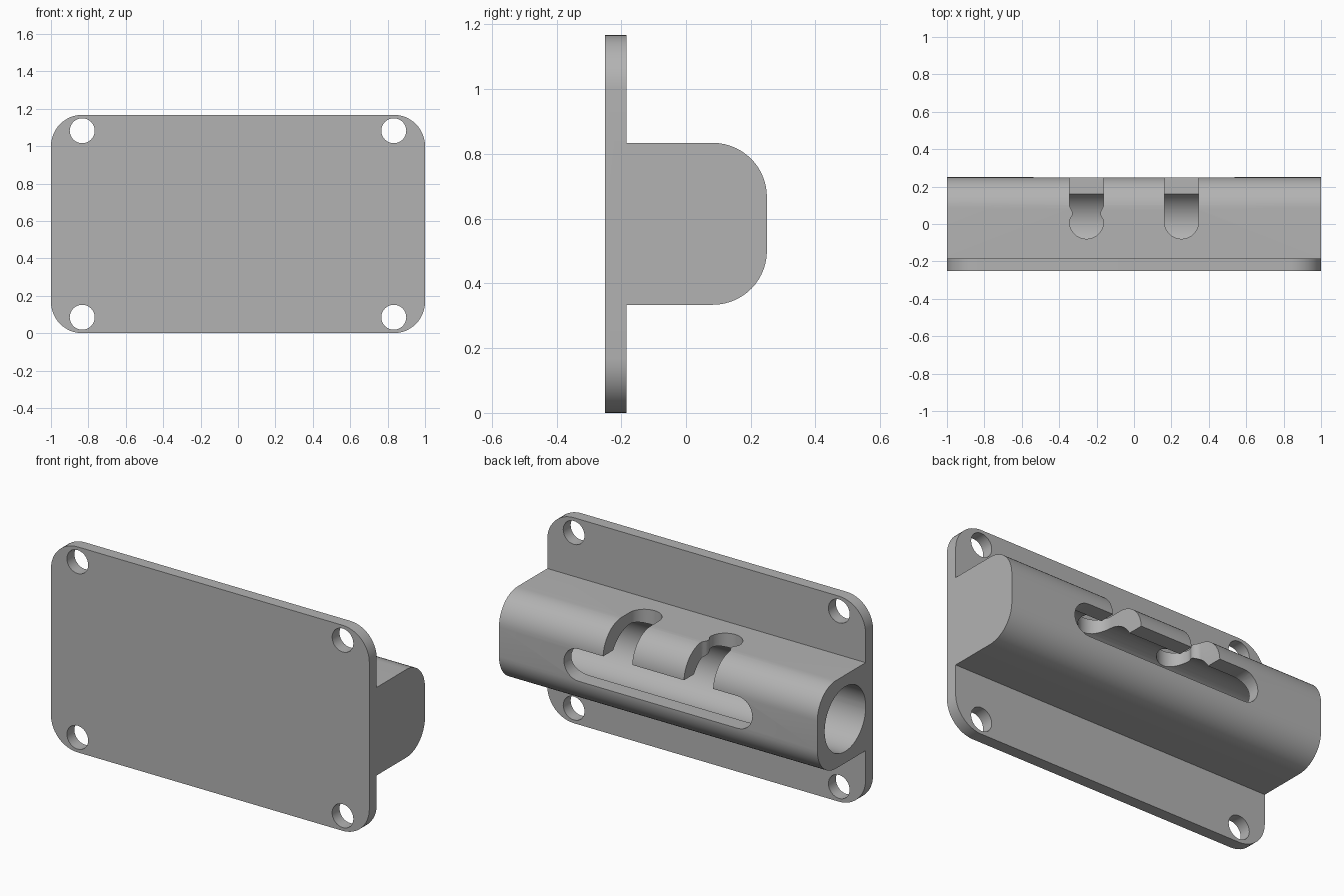
import bpy, bmesh
from math import sin, cos, pi, radians
from mathutils import Vector

cube = bpy.data.objects.get("Cube")
if cube:
    bpy.data.objects.remove(cube, do_unlink=True)

MID_Z = 0.584      # height of the bolt axis
HOLE_R = 0.0667    # screw holes
BORE_R = 0.184     # bolt bore
SLOT_R = 0.0915    # half width of the handle slots

grey = bpy.data.materials.new("plain grey")
grey.use_nodes = True
grey.diffuse_color = (0.45, 0.45, 0.45, 1)
grey.node_tree.nodes["Principled BSDF"].inputs["Base Color"].default_value = (0.45, 0.45, 0.45, 1)


def arc(cx, cy, r, start, end, steps):
    """Points on an arc, angles in degrees."""
    angles = [radians(start + (end - start) * i / steps) for i in range(steps + 1)]
    return [(cx + r * cos(a), cy + r * sin(a)) for a in angles]


def prism(name, outline, place, depth):
    """Extrude a 2D outline; place maps (u, v) to 3D and depth is the extrusion."""
    bm = bmesh.new()
    face = bm.faces.new([bm.verts.new(place(u, v)) for u, v in outline])
    out = bmesh.ops.extrude_face_region(bm, geom=[face])
    moved = [g for g in out["geom"] if isinstance(g, bmesh.types.BMVert)]
    bmesh.ops.translate(bm, verts=moved, vec=Vector(depth))
    bmesh.ops.recalc_face_normals(bm, faces=bm.faces)
    mesh = bpy.data.meshes.new(name)
    bm.to_mesh(mesh)
    bm.free()
    obj = bpy.data.objects.new(name, mesh)
    bpy.context.collection.objects.link(obj)
    mesh.materials.append(grey)
    return obj


def combine(target, tool, operation):
    """Apply a boolean and throw the tool away."""
    mod = target.modifiers.new("bool", "BOOLEAN")
    mod.operation, mod.solver, mod.object = operation, "EXACT", tool
    graph = bpy.context.evaluated_depsgraph_get()
    mesh = bpy.data.meshes.new_from_object(target.evaluated_get(graph))
    target.modifiers.clear()
    target.data = mesh
    bpy.data.objects.remove(tool, do_unlink=True)


# Rounded mounting plate
R = 0.167
plate_outline = (arc(1 - R, R, R, -90, 0, 12) + arc(1 - R, 1.167 - R, R, 0, 90, 12)
                 + arc(R - 1, 1.167 - R, R, 90, 180, 12) + arc(R - 1, R, R, 180, 270, 12))
housing = prism("bolt_housing", plate_outline, lambda u, v: (u, -0.25, v), (0, 0.0667, 0))

# Long block with its two back edges rounded
block_outline = ([(-0.22, 0.334)] + arc(0.083, 0.501, R, -90, 0, 14)
                 + arc(0.083, 0.667, R, 0, 90, 14) + [(-0.22, 0.834)])
block = prism("bolt_block", block_outline, lambda u, v: (-1, u, v), (2, 0, 0))
combine(housing, block, "UNION")

# Blind bore, open at the right end
bore = prism("bore_cutter", arc(0, MID_Z, BORE_R, 0, 354, 59),
             lambda u, v: (-1.1, u, v), (1.93, 0, 0))
combine(housing, bore, "DIFFERENCE")

# Long handle slot in the back
slot_outline = (arc(0.5, MID_Z, SLOT_R, -90, 90, 16)
                + arc(-0.5, MID_Z, SLOT_R, 90, 270, 16))
slot = prism("slot_cutter", slot_outline, lambda u, v: (u, 0.02, v), (0, 0.4, 0))
combine(housing, slot, "DIFFERENCE")

# Two cross slots over the top; the right one has a narrow detent neck
for x, neck in ((0.254, 0), (-0.254, 0.018)):
    right_side = [(SLOT_R - neck * sin(pi * i / 10) ** 2, 0.012 + 0.009 * i) for i in range(1, 11)]
    end = arc(0, 0.012, SLOT_R, 180, 360, 20)
    side = right_side + [(SLOT_R, 0.4)]
    outline = end + side + [(-u, v) for u, v in reversed(side)]
    cross = prism("cross_slot_cutter", outline,
                  lambda u, v, x=x: (x + u, v, MID_Z), (0, 0, 0.4))
    combine(housing, cross, "DIFFERENCE")

# Four screw holes
for x in (-0.833, 0.833):
    for z in (0.085, 1.082):
        hole = prism("hole_cutter", arc(x, z, HOLE_R, 0, 348.75, 31),
                     lambda u, v: (u, -0.4, v), (0, 0.35, 0))
        combine(housing, hole, "DIFFERENCE")

bpy.ops.object.select_all(action="DESELECT")
housing.select_set(True)
bpy.context.view_layer.objects.active = housing
bpy.ops.object.shade_smooth_by_angle(angle=radians(30))
